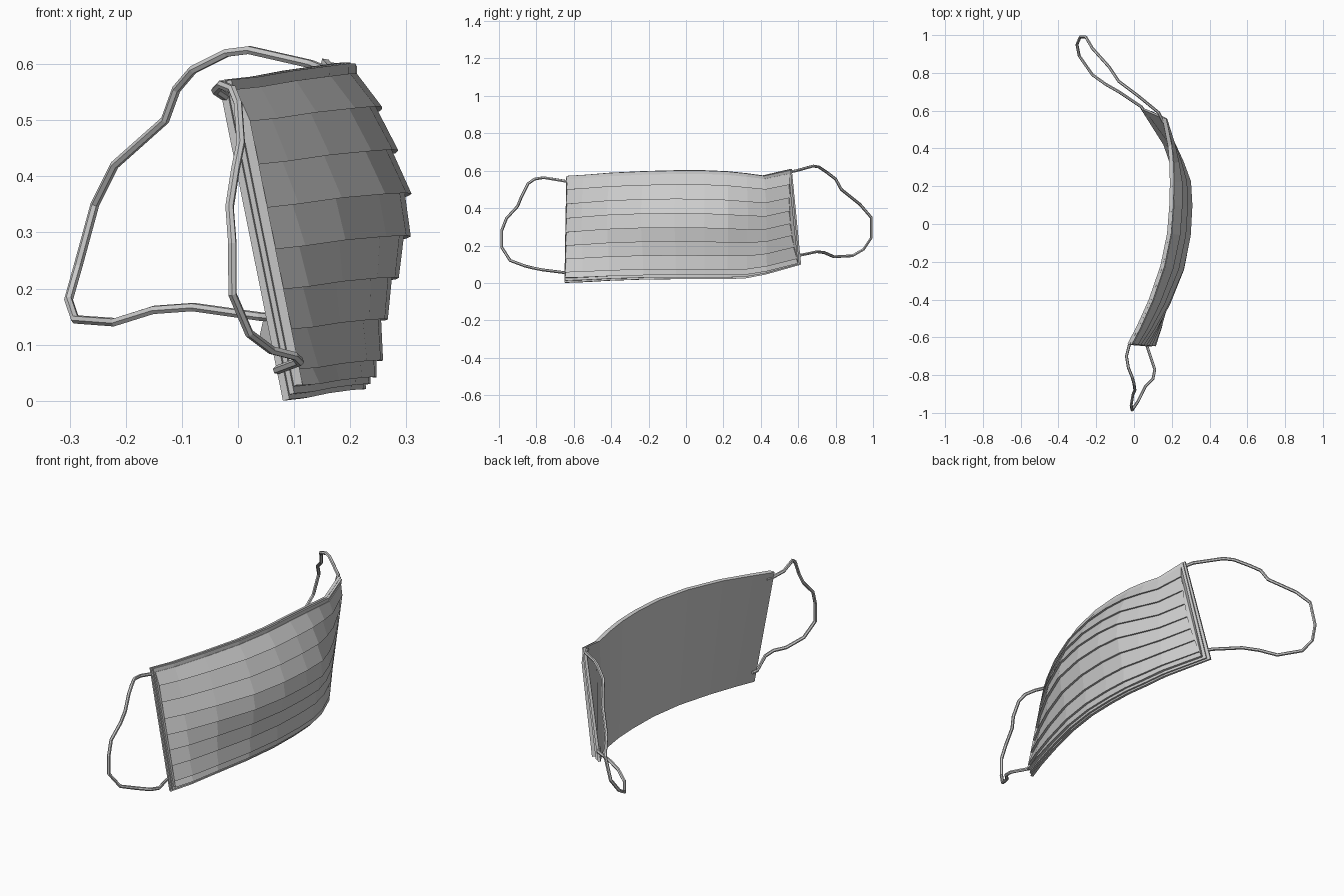
import bpy, bmesh, math
from mathutils import Vector

if "Cube" in bpy.data.objects:
    bpy.data.objects.remove(bpy.data.objects["Cube"])

# Columns along the mask: top y, top x, top z, bottom y, bottom x, bottom z, bulge weight
COLS = [
    (-.635, -.035, .57, -.645, .08, .0, 0),
    (-.54, .015, .576, -.54, .115, .004, .25),
    (-.40, .078, .588, -.40, .150, .012, .6),
    (-.22, .140, .597, -.22, .190, .018, .92),
    (-.05, .175, .602, -.05, .212, .02, 1),
    (.10, .187, .602, .10, .215, .02, 1),
    (.22, .190, .597, .22, .210, .02, .9),
    (.32, .187, .587, .32, .190, .025, .5),
    (.41, .180, .575, .42, .155, .045, .15),
    (.56, .150, .61, .61, .035, .10, 0),
]
TOP = [Vector((c[1], c[0], c[2])) for c in COLS]
BOT = [Vector((c[4], c[3], c[5])) for c in COLS]
LAST = len(COLS) - 1


def normal(i):
    a, b = max(i - 1, 0), min(i + 1, LAST)
    along = (TOP[b] + BOT[b]) - (TOP[a] + BOT[a])
    return (BOT[i] - TOP[i]).cross(along).normalized()


def point(i, v, d, bulge, inset):
    p = TOP[i].lerp(BOT[i], v)
    if i in (0, LAST) and inset:
        j = 1 if i == 0 else LAST - 1
        k = inset + (.14 * math.sin(math.pi * v) if i == LAST else 0)
        p = p.lerp(TOP[j].lerp(BOT[j], v), k)
    return p + normal(i) * (d + bulge * COLS[i][6])


def swept_panel(name, profile, inset=0):
    """Sweep a closed (height, depth, bulge) profile through all columns."""
    bm = bmesh.new()
    rings = [[bm.verts.new(point(i, *p, inset)) for p in profile]
             for i in range(len(COLS))]
    n = len(profile)
    for a, b in zip(rings, rings[1:]):
        for k in range(n):
            bm.faces.new((a[k], a[(k + 1) % n], b[(k + 1) % n], b[k]))
    caps = [bm.faces.new(rings[0]), bm.faces.new(rings[-1])]
    bmesh.ops.triangulate(bm, faces=caps)
    bmesh.ops.recalc_face_normals(bm, faces=bm.faces)
    me = bpy.data.meshes.new(name)
    bm.to_mesh(me)
    bm.free()
    ob = bpy.data.objects.new(name, me)
    bpy.context.collection.objects.link(ob)
    return ob


def slab(name, v0, v1, d0, d1, inset=0):
    return swept_panel(name, [(v0, d0, 0), (v0, d1, 0), (v1, d1, 0), (v1, d0, 0)], inset)


def strap(name, pts):
    cu = bpy.data.curves.new(name, 'CURVE')
    cu.dimensions = '3D'
    cu.bevel_depth = .008
    cu.bevel_resolution = 1
    cu.use_fill_caps = True
    sp = cu.splines.new('POLY')
    sp.points.add(len(pts) - 1)
    for q, p in zip(sp.points, pts):
        q.co = (*p, 1)
    sp.use_smooth = False
    ob = bpy.data.objects.new(name, cu)
    bpy.context.collection.objects.link(ob)
    bpy.ops.object.select_all(action='DESELECT')
    ob.select_set(True)
    bpy.context.view_layer.objects.active = ob
    bpy.ops.object.convert(target='MESH')


# Backing sheet and the slightly smaller lining with its hems
slab("back_panel", 0, 1, 0, .013)
slab("hem_panel", .004, .985, .012, .022, .06)

# Overlapping pleats: lower edge height and extra bulge in the middle
STEPS = [(.14, .027), (.275, .052), (.41, .072), (.54, .067),
         (.665, .042), (.79, .019), (.915, .007), (.965, -.006)]
profile = [(.035, .015, 0), (.035, .024, 0)]
for v, bulge in STEPS:
    profile += [(v, .039, bulge), (v - .004, .027, bulge)]
profile += [(.966, .015, 0)]
swept_panel("pleats", profile, .12)

# Ear straps
strap("ear_strap_near", [
    (-.01, -.61, .54), (-.025, -.64, .543), (-.04, -.70, .553), (-.03, -.76, .563),
    (-.01, -.81, .555), (0, -.845, .53), (.005, -.88, .46), (-.005, -.90, .41),
    (-.015, -.96, .345), (-.01, -.985, .28), (-.01, -.985, .19), (.02, -.94, .12),
    (.06, -.86, .09), (.10, -.82, .08), (.11, -.77, .07), (.07, -.65, .055),
    (.075, -.62, .055)])
strap("ear_strap_far", [
    (.155, .54, .59), (.13, .59, .60), (.02, .68, .625), (-.02, .71, .62),
    (-.08, .755, .59), (-.11, .80, .555), (-.13, .83, .50), (-.22, .93, .42),
    (-.255, .99, .35), (-.285, .99, .24), (-.302, .95, .18), (-.29, .89, .145),
    (-.22, .79, .14), (-.15, .74, .162), (-.08, .70, .167), (.04, .62, .15),
    (.065, .58, .148)])
